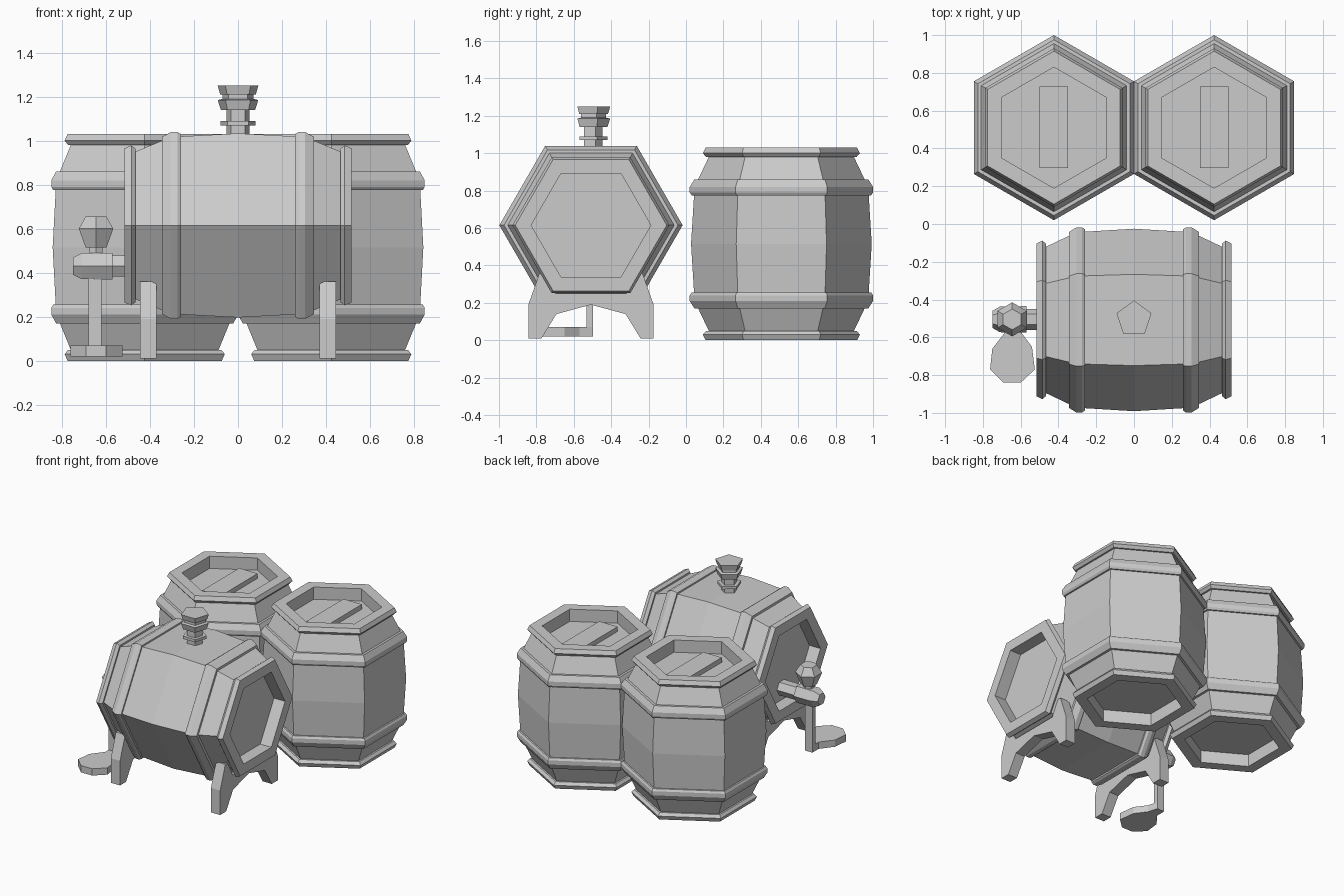
import bpy, bmesh, math
from mathutils import Matrix

if "Cube" in bpy.data.objects:
    bpy.data.objects.remove(bpy.data.objects["Cube"])


def finish(bm, name, matrix=Matrix()):
    bmesh.ops.transform(bm, matrix=matrix, verts=bm.verts)
    bmesh.ops.recalc_face_normals(bm, faces=bm.faces)
    mesh = bpy.data.meshes.new(name)
    bm.to_mesh(mesh)
    bm.free()
    obj = bpy.data.objects.new(name, mesh)
    bpy.context.collection.objects.link(obj)
    return obj


def lathe(name, profile, sides, matrix=Matrix()):
    """Faceted turning of (radius, height) points, capped at both ends."""
    bm = bmesh.new()
    rings = []
    for r, z in profile:
        angles = [math.pi / 2 + 2 * math.pi * i / sides for i in range(sides)]
        rings.append([bm.verts.new((r * math.cos(a), r * math.sin(a), z)) for a in angles])
    for lo, hi in zip(rings, rings[1:]):
        for i in range(sides):
            j = (i + 1) % sides
            bm.faces.new((lo[i], lo[j], hi[j], hi[i]))
    bm.faces.new(rings[0][::-1])
    bm.faces.new(rings[-1])
    return finish(bm, name, matrix)


def prism(name, outline, depth, matrix=Matrix()):
    """Outline in local xy, extruded up by depth."""
    bm = bmesh.new()
    face = bm.faces.new([bm.verts.new((x, y, 0)) for x, y in outline])
    top = bmesh.ops.extrude_face_region(bm, geom=[face])["geom"]
    verts = [v for v in top if isinstance(v, bmesh.types.BMVert)]
    bmesh.ops.translate(bm, vec=(0, 0, depth), verts=verts)
    return finish(bm, name, matrix)


def box(name, size, centre):
    bm = bmesh.new()
    bmesh.ops.create_cube(bm, size=1)
    return finish(bm, name, Matrix.Translation(centre) @ Matrix.Diagonal((*size, 1)))


move = Matrix.Translation
along_x = Matrix.Rotation(math.pi / 2, 4, 'Y')

# Barrel half profile: bulging staves, wide hoop, neck, end hoop, recessed head
half = [(.467, .26), (.48, .26), (.49, .275), (.49, .305), (.465, .345), (.445, .345),
        (.388, .465), (.402, .465), (.42, .485), (.405, .515), (.32, .515), (.32, .425)]
barrel = [(r, -z) for r, z in reversed(half)] + [(.483, 0)] + half

# Two upright barrels with a plank across each lid
for side, s in (("left", -1), ("right", 1)):
    lathe(f"{side}_upright_barrel", barrel, 6, move((s * .424, .51, .515)))
    box(f"{side}_lid_plank", (.15, .43, .04), (s * .424, .512, .955))

# Lying barrel
lathe("lying_barrel", barrel, 6, move((0, -.508, .615)) @ along_x)

# Cradle stands under both ends of the lying barrel
leg = [(0, .19), (.185, .14), (.265, .01), (.335, .01), (.335, .19), (.275, .36), (.25, .36), (.19, .25)]
outline = leg + [(-y, z) for y, z in reversed(leg[1:])]
yz_plane = Matrix(((0, 0, 1, 0), (1, 0, 0, 0), (0, 1, 0, 0), (0, 0, 0, 1)))
for side, x in (("left", -.445), ("right", .37)):
    prism(f"{side}_cradle", outline, .075, move((x, -.508, 0)) @ yz_plane)

# Bung stopper on top
lathe("bung_stopper", [(.055, 1.0), (.055, 1.07), (.083, 1.07), (.083, 1.09), (.055, 1.09),
                       (.055, 1.14), (.082, 1.14), (.097, 1.185), (.075, 1.19), (.075, 1.21),
                       (.085, 1.21), (.097, 1.25)], 5, move((0, -.502, 0)))

# Tap: spout body along x, turned handle above
lathe("tap_body", [(.045, -.75), (.068, -.71), (.07, -.57), (.055, -.57), (.055, -.42)],
      6, move((0, -.505, .43)) @ along_x)
lathe("tap_handle", [(.035, .46), (.035, .515), (.055, .515), (.09, .6), (.055, .655)],
      6, move((-.645, -.505, 0)))

# Drip tray on a thin post below the tap
box("tray_post", (.06, .035, .37), (-.65, -.515, .205))
prism("drip_tray", [(-.68, -.5), (-.68, -.57), (-.75, -.66), (-.762, -.77), (-.69, -.84),
                    (-.60, -.84), (-.525, -.77), (-.54, -.65), (-.60, -.57), (-.62, -.5)],
      .05, move((0, 0, .02)))
